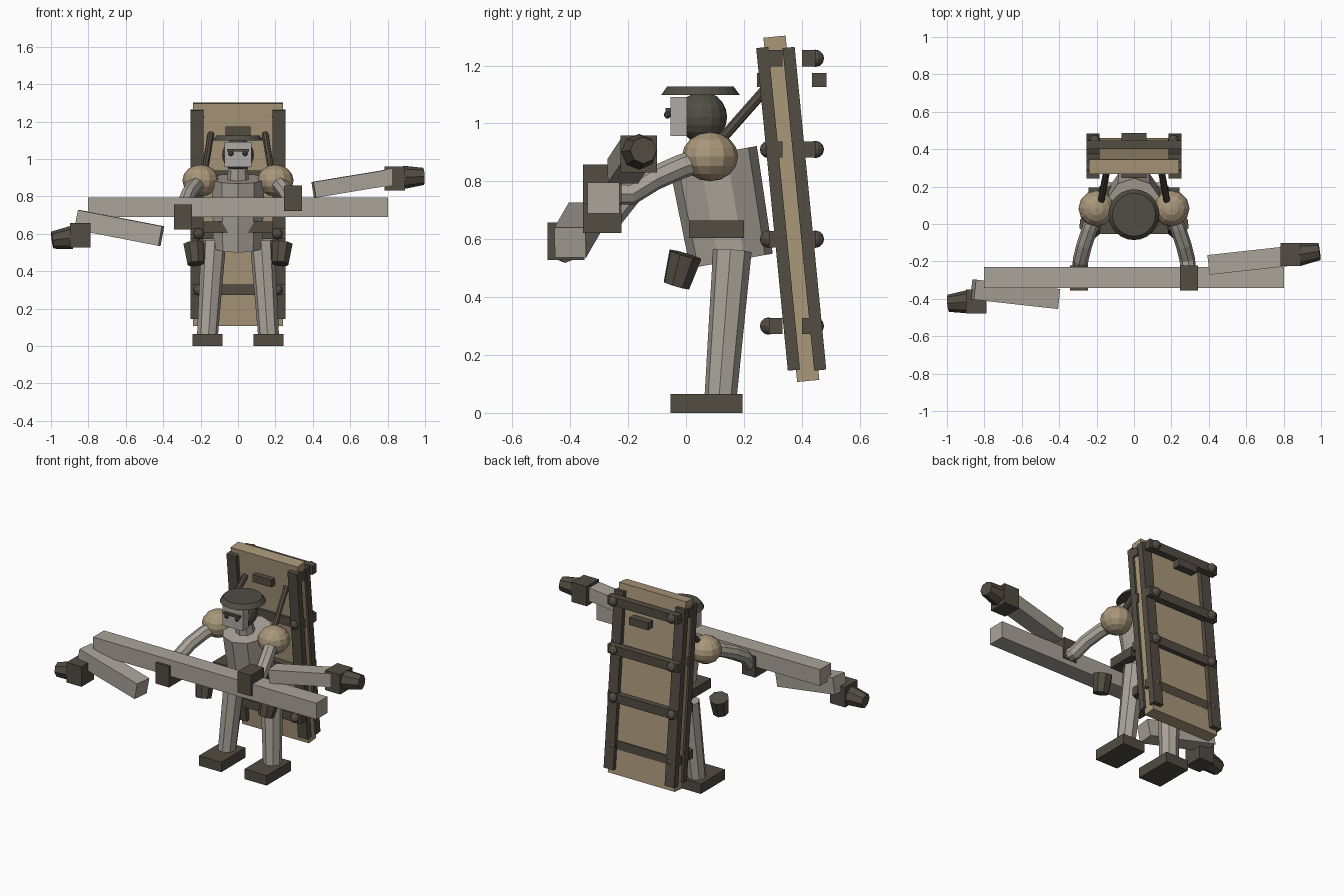
import bpy
from math import radians
from mathutils import Vector

cube = bpy.data.objects.get("Cube")
if cube:
    bpy.data.objects.remove(cube, do_unlink=True)


def material(name, r, g, b):
    m = bpy.data.materials.new(name)
    m.use_nodes = True
    m.diffuse_color = (r, g, b, 1)
    m.node_tree.nodes["Principled BSDF"].inputs["Base Color"].default_value = (r, g, b, 1)
    return m


grey = material("warm_grey", 0.40, 0.37, 0.32)
dark = material("dark_brown", 0.085, 0.073, 0.055)
tan = material("tan", 0.40, 0.31, 0.195)
olive = material("dark_olive", 0.08, 0.076, 0.058)
pale = material("pale_grey", 0.42, 0.40, 0.38)


def finish(name, mat):
    ob = bpy.context.object
    ob.name = name
    ob.data.materials.append(mat)
    return ob


def box(name, mat, loc, size, rot=(0, 0, 0)):
    bpy.ops.mesh.primitive_cube_add(size=1, location=loc, rotation=rot)
    ob = finish(name, mat)
    ob.scale = size
    return ob


def beam(name, mat, a, b, width, height):
    """Square bar running between two points."""
    a, b = Vector(a), Vector(b)
    ob = box(name, mat, (a + b) / 2, ((b - a).length, width, height))
    ob.rotation_euler = (b - a).to_track_quat('X', 'Z').to_euler()
    return ob


def tube(name, mat, a, b, r1, r2, sides=8):
    """Tapered prism running between two points."""
    a, b = Vector(a), Vector(b)
    bpy.ops.mesh.primitive_cone_add(vertices=sides, radius1=r1, radius2=r2,
                                    depth=(b - a).length, location=(a + b) / 2)
    ob = finish(name, mat)
    ob.rotation_euler = (b - a).to_track_quat('Z', 'Y').to_euler()
    return ob


def ball(name, mat, loc, size, segments=12, rings=8):
    bpy.ops.mesh.primitive_uv_sphere_add(segments=segments, ring_count=rings,
                                         radius=1, location=loc)
    ob = finish(name, mat)
    ob.scale = size
    return ob


def bent_tube(name, mat, points, radius):
    cu = bpy.data.curves.new(name, 'CURVE')
    cu.dimensions = '3D'
    cu.bevel_depth = radius
    cu.bevel_resolution = 2
    cu.use_fill_caps = True
    sp = cu.splines.new('POLY')
    sp.use_smooth = False
    sp.points.add(len(points) - 1)
    for p, co in zip(sp.points, points):
        p.co = (*co, 1)
    cu.materials.append(mat)
    bpy.context.collection.objects.link(bpy.data.objects.new(name, cu))


# Leaning back board
tilt = radians(5.6)
box("back_board", tan, (0, 0.364, 0.705), (0.48, 0.077, 1.195), (tilt, 0, 0))

# Horizontal straps on both faces of the board
for z in (0.30, 0.60, 0.91, 1.225):
    for face, y, bolt_y in (("front", 0.31, 0.285), ("back", 0.424, 0.447)):
        box(face + "_crossbar", dark, (0, y, z), (0.506, 0.045, 0.056))
        for x in (-0.21, 0.21):
            ball(face + "_bolt", dark, (x, bolt_y, z), (0.03, 0.03, 0.03), 10, 6)

# Board handles
for y in (0.27, 0.461):
    box("board_handle", dark, (0, y, 1.15), (0.135, 0.05, 0.048))

# Torso, neck and head
torso = tube("torso", grey, (0, 0.157, 0.525), (0, 0.092, 0.895), 0.145, 0.155, 10)
torso.scale.x = 0.95
tube("neck", grey, (0, 0.08, 0.87), (0, 0.06, 0.97), 0.06, 0.05)
ball("head", olive, (0, 0.057, 1.022), (0.085, 0.085, 0.088), 16, 10)
box("face_plate", pale, (0, -0.025, 1.024), (0.145, 0.056, 0.136))
tube("helmet_brim", olive, (0, 0.05, 1.098), (0, 0.05, 1.127), 0.136, 0.115, 24)
box("goggle_bar", dark, (0, -0.06, 1.047), (0.115, 0.02, 0.014))
for x in (-0.038, 0.038):
    ball("goggle_lens", dark, (x, -0.064, 1.03), (0.014, 0.012, 0.014), 8, 6)

# Paired parts
for s, side in ((1, "left"), (-1, "right")):
    for face, y in (("front", 0.318), ("back", 0.409)):
        box(f"{side}_{face}_rail", dark, (s * 0.219, y, 0.705),
            (0.068, 0.042, 1.12), (tilt, 0, 0))
    box(side + "_foot", dark, (s * 0.163, 0.071, 0.0325), (0.16, 0.248, 0.065))
    tube(side + "_leg", grey, (s * 0.163, 0.12, 0.06), (s * 0.13, 0.16, 0.56), 0.056, 0.067)
    box(side + "_belt_pouch", dark, (s * 0.12, 0.106, 0.635), (0.135, 0.19, 0.06))
    tube(side + "_hip_cup", dark, (s * 0.225, -0.033, 0.44), (s * 0.235, -0.002, 0.547),
         0.048, 0.06)
    ball(side + "_shoulder", tan, (s * 0.2, 0.083, 0.885), (0.097, 0.097, 0.085))
    tube(side + "_strut", dark, (s * 0.18, 0.1, 0.92), (s * 0.145, 0.29, 1.135), 0.018, 0.018)
    hand_z = 0.79 if s > 0 else 0.69
    bent_tube(side + "_arm", grey,
              [(s * 0.2, 0.07, 0.88), (s * 0.235, -0.02, 0.85), (s * 0.265, -0.11, 0.81),
               (s * 0.285, -0.19, 0.76), (s * 0.292, -0.27, hand_z - 0.03)], 0.042)
    box(side + "_hand", dark, (s * 0.294, -0.289, hand_z), (0.096, 0.134, 0.136))

# Carried pole
box("carried_pole", grey, (0, -0.285, 0.742), (1.605, 0.112, 0.106))

# Loose end pieces: bar, block and tapered tip
beam("left_end_bar", grey, (0.405, -0.218, 0.835), (0.87, -0.167, 0.912), 0.106, 0.085)
box("left_end_block", dark, (0.838, -0.163, 0.895), (0.108, 0.125, 0.128))
tube("left_end_tip", dark, (0.885, -0.162, 0.902), (0.992, -0.147, 0.907), 0.062, 0.046)
beam("right_end_bar", grey, (-0.41, -0.4, 0.588), (-0.86, -0.35, 0.675), 0.108, 0.106)
box("right_end_block", dark, (-0.843, -0.415, 0.593), (0.108, 0.128, 0.13))
tube("right_end_tip", dark, (-0.89, -0.416, 0.58), (-0.993, -0.424, 0.566), 0.062, 0.046)
